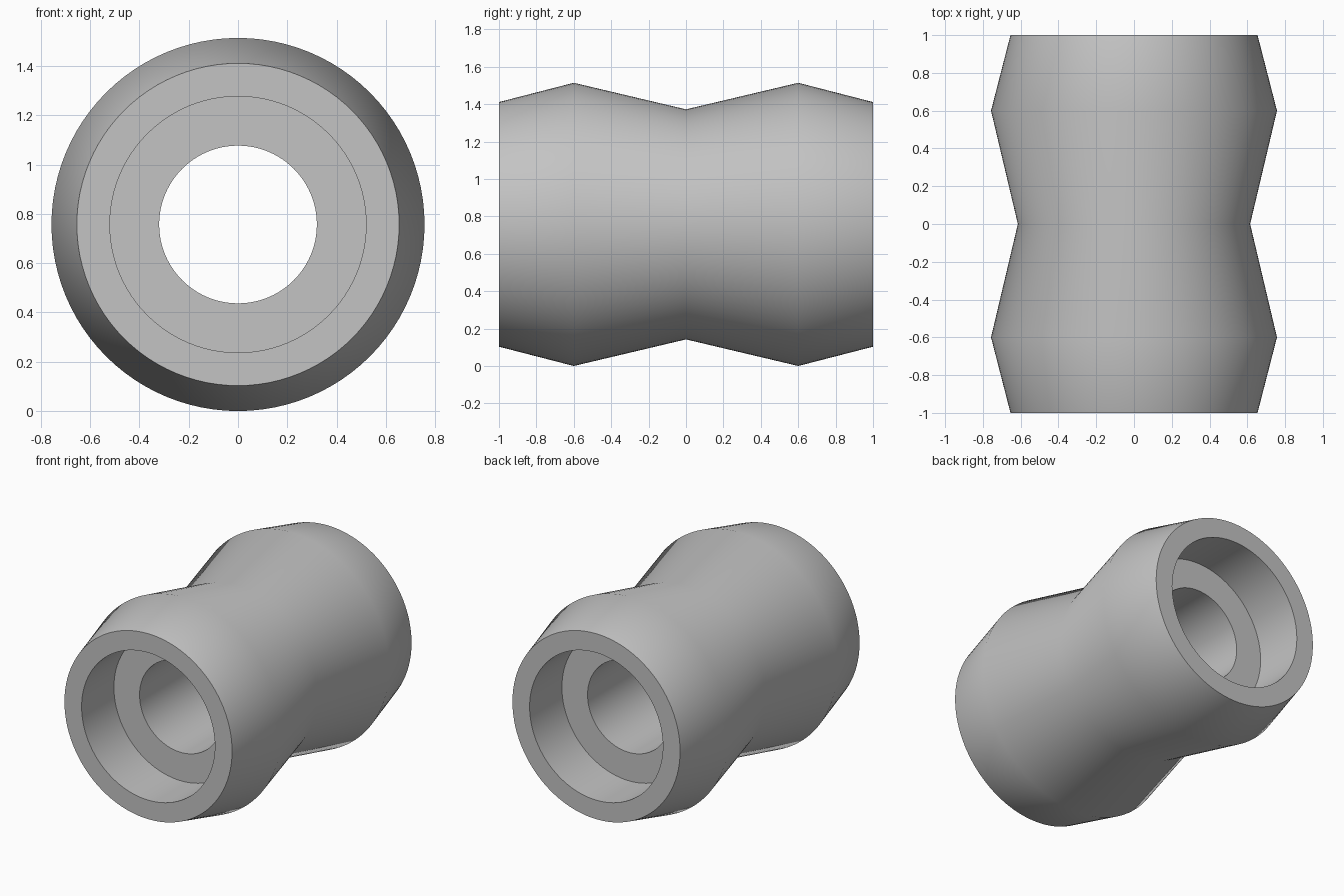
import bpy
import bmesh
from math import radians
from mathutils import Matrix, Vector

cube = bpy.data.objects.get("Cube")
if cube:
    bpy.data.objects.remove(cube)

SEGMENTS = 96
CENTRE_Z = 0.757

# One plain grey for the whole sleeve
grey = bpy.data.materials.new("plain_grey")
grey.use_nodes = True
colour = (0.55, 0.55, 0.55, 1)
grey.diffuse_color = colour
grey.node_tree.nodes["Principled BSDF"].inputs["Base Color"].default_value = colour

# Half section as (radius, y): outer ridge and rim, counterbore, through hole
front = [(0.615, 0), (0.757, -0.6), (0.654, -1), (0.52, -1), (0.52, -0.64), (0.32, -0.64)]
back = [(r, -y) for r, y in reversed(front[1:])]
section = front + back

# Spin the closed section around the y axis
bm = bmesh.new()
verts = [bm.verts.new((r, y, 0)) for r, y in section]
edges = [bm.edges.new((a, b)) for a, b in zip(verts, verts[1:] + verts[:1])]
bmesh.ops.spin(bm, geom=verts + edges, cent=(0, 0, 0), axis=(0, 1, 0),
               angle=radians(360), steps=SEGMENTS, use_duplicate=False)
bmesh.ops.remove_doubles(bm, verts=bm.verts, dist=0.0001)
bmesh.ops.recalc_face_normals(bm, faces=bm.faces)
bmesh.ops.transform(bm, matrix=Matrix.Translation(Vector((0, 0, CENTRE_Z))), verts=bm.verts)

mesh = bpy.data.meshes.new("coupling_sleeve")
bm.to_mesh(mesh)
bm.free()
mesh.materials.append(grey)
sleeve = bpy.data.objects.new("coupling_sleeve", mesh)
bpy.context.collection.objects.link(sleeve)

# Smooth curved walls, sharp rims and steps
bpy.ops.object.select_all(action="DESELECT")
sleeve.select_set(True)
bpy.context.view_layer.objects.active = sleeve
bpy.ops.object.shade_smooth_by_angle(angle=radians(35))
